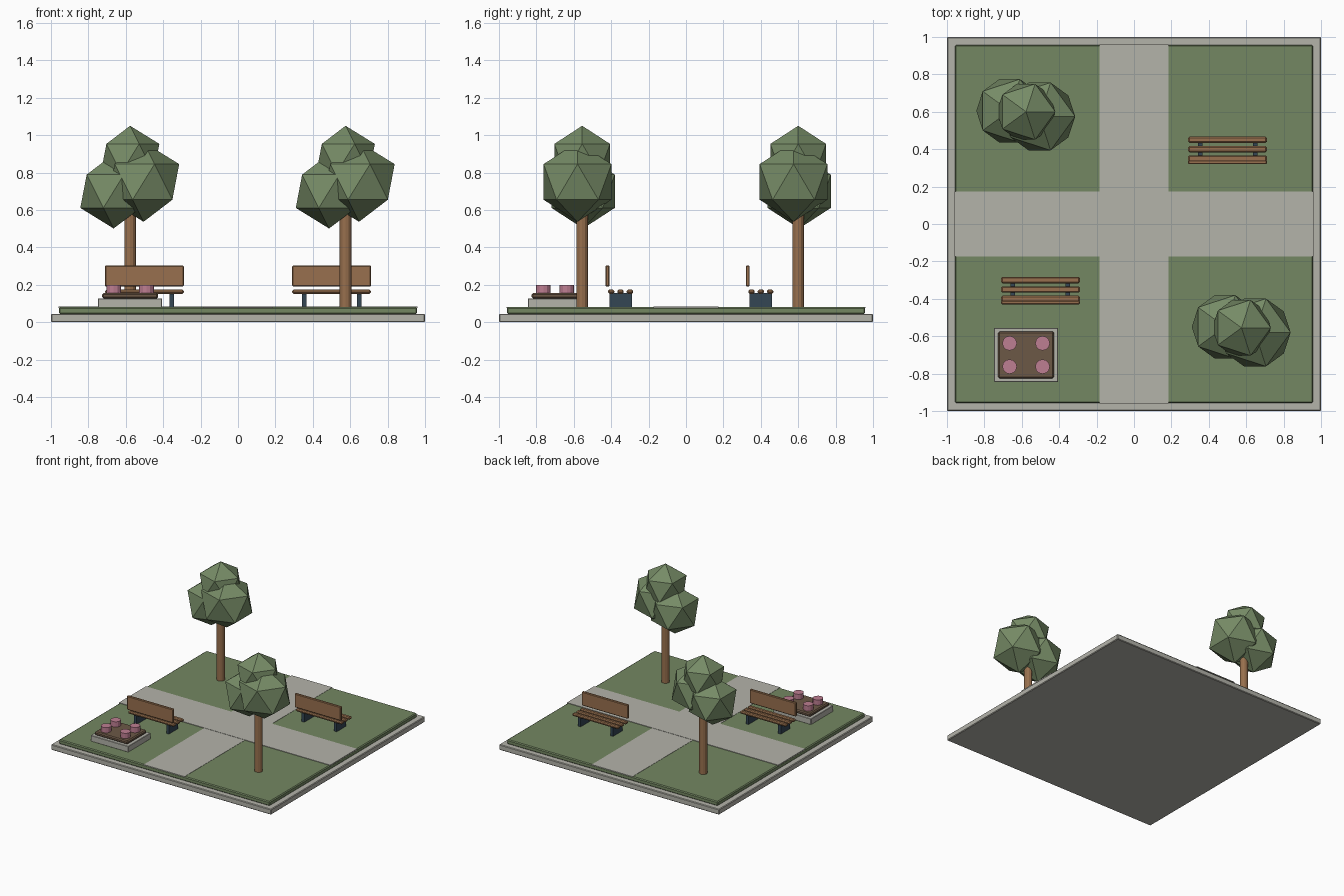
import bpy, math

if "Cube" in bpy.data.objects:
    bpy.data.objects.remove(bpy.data.objects["Cube"])

def mat(name, r, g, b):
    lin = [((c / 255 + 0.055) / 1.055) ** 2.4 for c in (r, g, b)]
    m = bpy.data.materials.new(name)
    m.diffuse_color = (*lin, 1)
    m.use_nodes = True
    m.node_tree.nodes["Principled BSDF"].inputs["Base Color"].default_value = m.diffuse_color
    return m

STONE = mat("stone", 180, 179, 170)
GRASS = mat("grass green", 116, 135, 98)
LEAF = mat("leaf green", 118, 139, 102)
WOOD = mat("wood brown", 152, 112, 78)
METAL = mat("dark metal", 52, 70, 84)
SOIL = mat("soil brown", 108, 88, 70)
PINK = mat("flower pink", 190, 126, 146)

def finish(name, m, bevel=0):
    o = bpy.context.object
    o.name = name
    o.data.materials.append(m)
    if bevel:
        b = o.modifiers.new("bevel", 'BEVEL')
        b.width = bevel
        b.segments = 1
    return o

def box(name, m, x, y, z0, sx, sy, z1, bevel=0):
    bpy.ops.mesh.primitive_cube_add(size=1, location=(x, y, (z0 + z1) / 2))
    o = bpy.context.object
    for v in o.data.vertices:
        v.co.x *= sx
        v.co.y *= sy
        v.co.z *= z1 - z0
    return finish(name, m, bevel)

def cyl(name, m, x, y, z0, z1, r, sides):
    bpy.ops.mesh.primitive_cylinder_add(vertices=sides, radius=r, depth=z1 - z0,
                                        location=(x, y, (z0 + z1) / 2))
    return finish(name, m)

# ground: stone border, lawn, crossing paths
box("base_slab", STONE, 0, 0, 0, 2, 2, 0.045, 0.005)
box("lawn", GRASS, 0, 0, 0.043, 1.915, 1.915, 0.08, 0.007)
box("path_across", STONE, 0, 0, 0.076, 1.92, 0.35, 0.084)
box("path_along", STONE, 0, 0, 0.076, 0.37, 1.92, 0.082)

# trees: trunk and three faceted leaf clumps
def tree(x, y):
    cyl("trunk", WOOD, x, y, 0.075, 0.72, 0.031, 12)
    for dx, dy, z, r in ((0.072, -0.025, 0.75, 0.213),
                         (-0.088, 0.005, 0.70, 0.199),
                         (0, 0, 0.875, 0.175)):
        bpy.ops.mesh.primitive_ico_sphere_add(subdivisions=1, radius=r,
                                              location=(x + dx, y + dy, z))
        finish("leaf_clump", LEAF)

tree(-0.577, 0.60)
tree(0.575, -0.555)

# benches: slatted seat, back board, two legs
def bench(x, y):
    for i in (-1, 0, 1):
        box("seat_slat", WOOD, x, y + i * 0.05, 0.152, 0.42, 0.034, 0.174, 0.007)
    box("back_board", WOOD, x, y - 0.07, 0.19, 0.42, 0.021, 0.304, 0.005)
    for s in (-1, 1):
        box("leg", METAL, x + s * 0.147, y, 0.078, 0.024, 0.12, 0.157)

bench(-0.5, -0.35)
bench(0.5, 0.40)

# planter with four flowers
px, py = -0.577, -0.70
box("planter_stone", STONE, px, py, 0.078, 0.342, 0.29, 0.128, 0.003)
box("planter_soil", SOIL, px, py, 0.127, 0.30, 0.25, 0.156, 0.008)
for sx in (-1, 1):
    for sy in (-1, 1):
        cyl("flower", PINK, px + sx * 0.088, py + sy * 0.0625, 0.15, 0.199, 0.039, 12)
